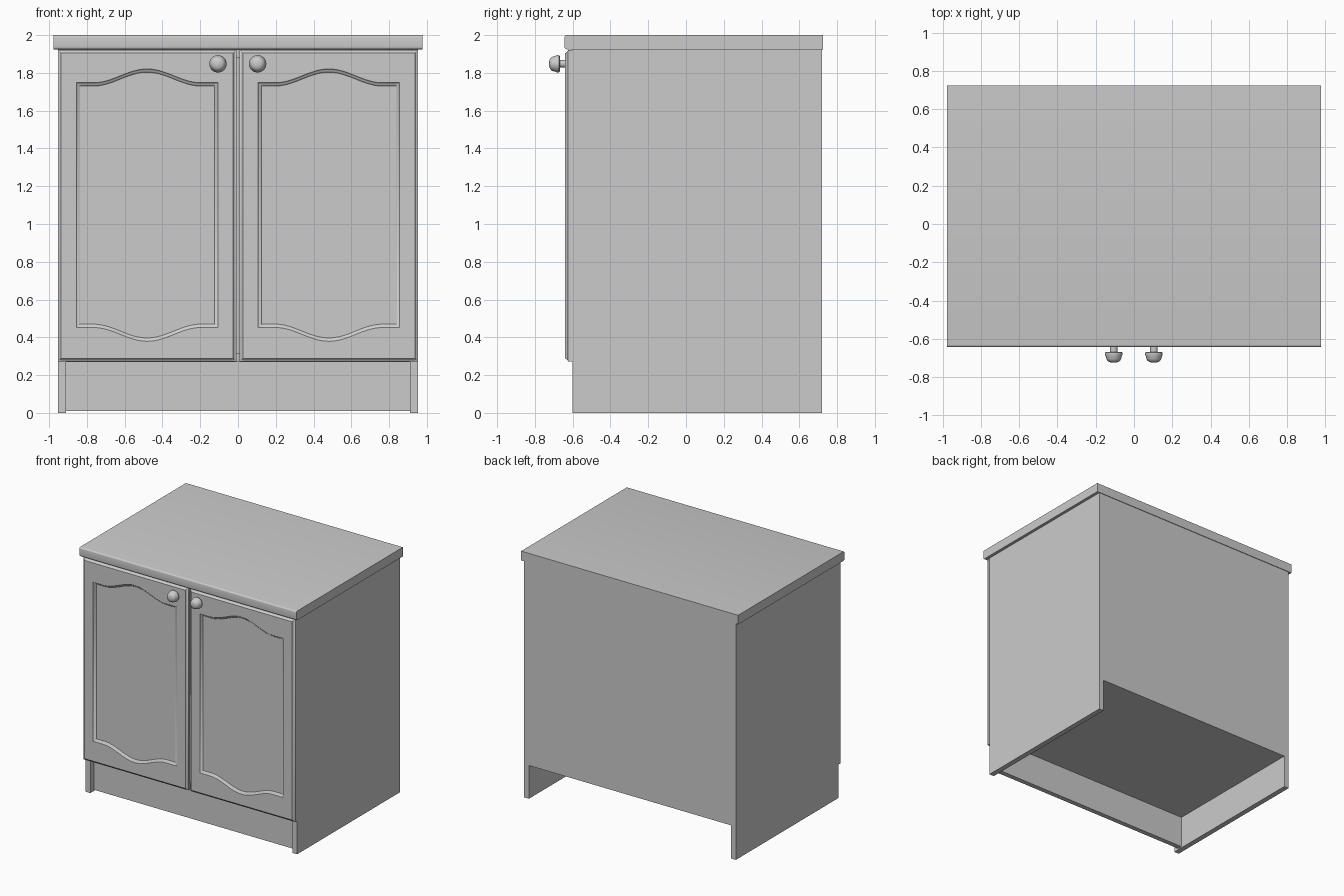
import bpy, bmesh, math

if "Cube" in bpy.data.objects:
    bpy.data.objects.remove(bpy.data.objects["Cube"])

paint = bpy.data.materials.new("plain grey")
paint.diffuse_color = (0.6, 0.6, 0.6, 1)
paint.use_nodes = True
paint.node_tree.nodes["Principled BSDF"].inputs["Base Color"].default_value = paint.diffuse_color


def finish(name, bm, smooth=False):
    bmesh.ops.recalc_face_normals(bm, faces=bm.faces)
    me = bpy.data.meshes.new(name)
    bm.to_mesh(me)
    bm.free()
    me.materials.append(paint)
    ob = bpy.data.objects.new(name, me)
    bpy.context.collection.objects.link(ob)
    if smooth:
        bpy.ops.object.select_all(action='DESELECT')
        ob.select_set(True)
        bpy.context.view_layer.objects.active = ob
        bpy.ops.object.shade_smooth_by_angle(angle=math.radians(35))
    return ob


def box_mesh(x0, x1, y0, y1, z0, z1):
    bm = bmesh.new()
    bmesh.ops.create_cube(bm, size=1)
    for v in bm.verts:
        v.co = (x1 if v.co.x > 0 else x0, y1 if v.co.y > 0 else y0, z1 if v.co.z > 0 else z0)
    return bm


def box(name, *dims):
    return finish(name, box_mesh(*dims))


def loft(bm, rings, cap_start=True, cap_end=True):
    """Skin a series of equally long closed point rings."""
    vs = [[bm.verts.new(p) for p in r] for r in rings]
    n = len(vs[0])
    for a, b in zip(vs, vs[1:]):
        for i in range(n):
            j = (i + 1) % n
            bm.faces.new((a[i], a[j], b[j], b[i]))
    if cap_start:
        bm.faces.new(vs[0][::-1])
    if cap_end:
        bm.faces.new(vs[-1])


# Carcass
for side, s in (("left", -1), ("right", 1)):
    a, b = sorted((s * 0.91, s * 0.953))
    box(side + "_side_panel", a, b, -0.6, 0.72, 0, 1.925)
box("back_panel", -0.91, 0.91, 0.70, 0.72, 0.27, 1.925)
box("bottom_shelf", -0.91, 0.91, -0.6, 0.70, 0.27, 0.315)
box("top_panel", -0.91, 0.91, -0.6, 0.70, 1.88, 1.925)
box("plinth", -0.91, 0.91, -0.555, -0.515, 0.01, 0.27)

# Worktop with softened front edges
bm = box_mesh(-0.977, 0.977, -0.643, 0.725, 1.925, 2.0)
front = [e for e in bm.edges if all(v.co.y < 0 for v in e.verts)
         and abs(e.verts[0].co.z - e.verts[1].co.z) < 1e-4]
bmesh.ops.bevel(bm, geom=front, offset=0.012, segments=4, profile=0.5, affect='EDGES')
finish("worktop", bm, True)

# Doors: rectangular slab lofted into an arched, moulded recess
SAMPLES = 49


def door_ring(cx, hw, z0, z1, y, arch):
    top, bottom = [], []
    for i in range(SAMPLES):
        x = hw * (2 * i / (SAMPLES - 1) - 1)
        t = min(abs(x) / 0.285, 1)
        rise = arch * (0.5 + 0.5 * math.cos(math.pi * t))
        top.append((cx + x, y, z1 + rise))
        bottom.append((cx + x, y, z0 - rise))
    return top + bottom[::-1]


EDGE = [(0, -0.602), (0, -0.624), (0.005, -0.626), (0.012, -0.632), (0.017, -0.641)]
RECESS = [(0, -0.641), (0.004, -0.635), (0.009, -0.633), (0.014, -0.631), (0.018, -0.625)]
for side, cx in (("left", -0.481), ("right", 0.481)):
    bm = bmesh.new()
    rings = [door_ring(cx, 0.472 - d, 0.272 + d, 1.921 - d, y, 0) for d, y in EDGE]
    rings += [door_ring(cx, 0.375 - d, 0.452 + d, 1.748 - d, y, 0.073) for d, y in RECESS]
    loft(bm, rings)
    finish(side + "_door", bm, True)

# Turned knobs: (radius, y) profile
KNOB = [(0.02, -0.638), (0.02, -0.668), (0.04, -0.668), (0.045, -0.672), (0.046, -0.682),
        (0.042, -0.692), (0.039, -0.704), (0.034, -0.714), (0.024, -0.721), (0.012, -0.7245),
        (0.003, -0.725)]
for side, cx in (("left", -0.106), ("right", 0.104)):
    bm = bmesh.new()
    angles = [2 * math.pi * k / 32 for k in range(32)]
    loft(bm, [[(cx + r * math.cos(a), y, 1.848 + r * math.sin(a)) for a in angles] for r, y in KNOB])
    finish(side + "_knob", bm, True)
